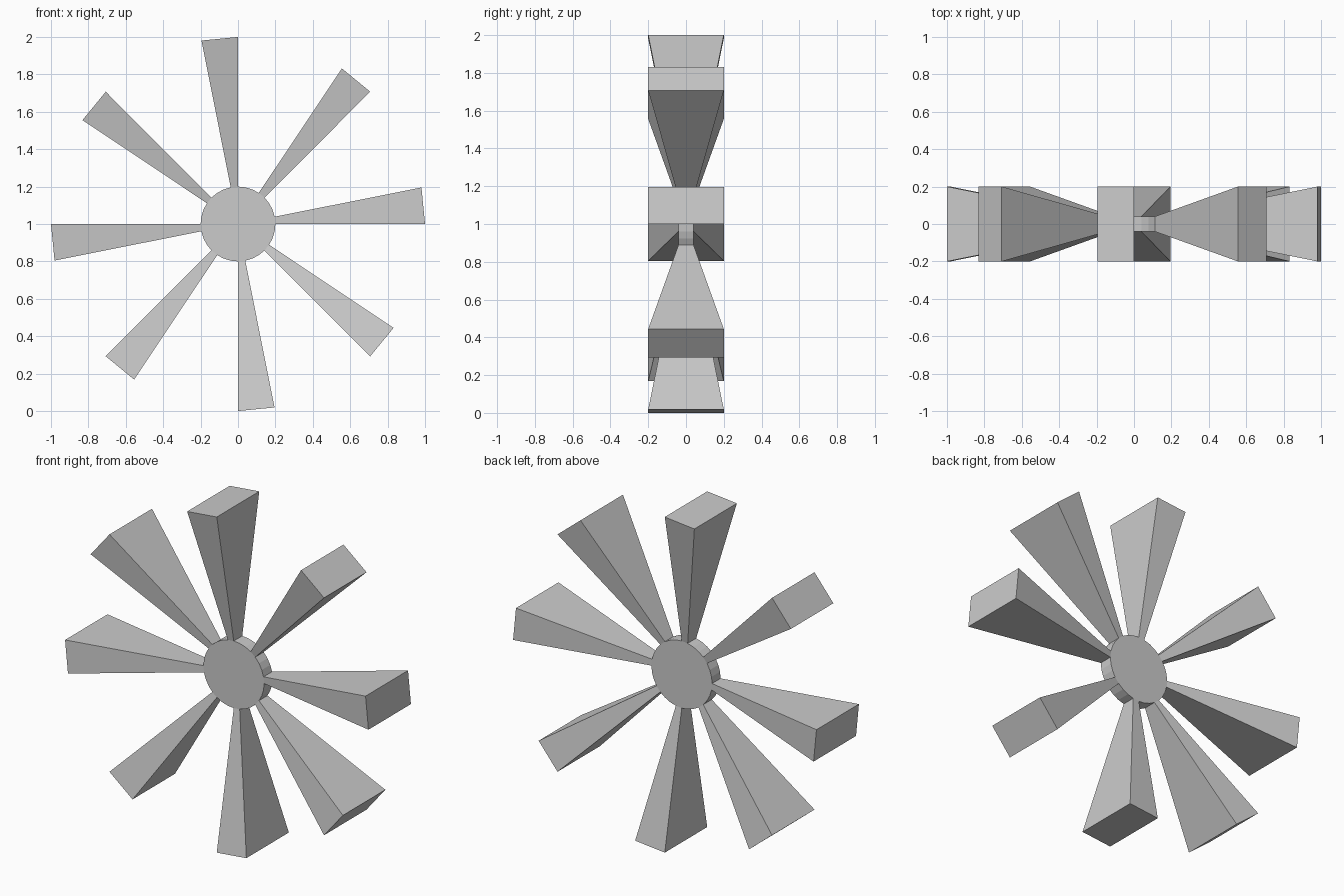
import bpy, bmesh
from math import cos, sin, pi
from mathutils import Vector

if "Cube" in bpy.data.objects:
    bpy.data.objects.remove(bpy.data.objects["Cube"], do_unlink=True)

SIDES = 32          # hub facets
HUB_R, HUB_HALF = 0.2, 0.04
FLARE = 5           # blade tip size relative to its root
BLADE_EVERY = 4     # one blade per four facets
CENTRE = Vector((0, 0, 1))

grey = bpy.data.materials.new("plain_grey")
grey.use_nodes = True
colour = (0.6, 0.6, 0.6, 1)
grey.diffuse_color = colour
grey.node_tree.nodes["Principled BSDF"].inputs["Base Color"].default_value = colour

# Hub disc, standing upright
bm = bmesh.new()
ring = [bm.verts.new((HUB_R * cos(a), -HUB_HALF, HUB_R * sin(a)))
        for a in (2 * pi * i / SIDES for i in range(SIDES))]
front = bm.faces.new(ring)
back = bmesh.ops.extrude_face_region(bm, geom=[front], use_keep_orig=True)
bmesh.ops.translate(bm, vec=(0, 2 * HUB_HALF, 0),
                    verts=[g for g in back["geom"] if isinstance(g, bmesh.types.BMVert)])
bmesh.ops.recalc_face_normals(bm, faces=bm.faces)

# Flared blades, each grown from one rim facet away from the hub centre
rim = {}
for f in bm.faces:
    if len(f.verts) == 4:
        first = min(i for i in range(SIDES)
                    if ring[i] in f.verts and ring[(i + 1) % SIDES] in f.verts)
        rim[first] = f
for i in range(0, SIDES, BLADE_EVERY):
    tip = bmesh.ops.extrude_discrete_faces(bm, faces=[rim[i]])["faces"][0]
    bmesh.ops.scale(bm, vec=(FLARE, FLARE, FLARE), verts=tip.verts)

bmesh.ops.recalc_face_normals(bm, faces=bm.faces)
bmesh.ops.translate(bm, vec=CENTRE, verts=bm.verts)
mesh = bpy.data.meshes.new("bladed_wheel")
bm.to_mesh(mesh)
bm.free()
mesh.materials.append(grey)
wheel = bpy.data.objects.new("bladed_wheel", mesh)
bpy.context.collection.objects.link(wheel)
